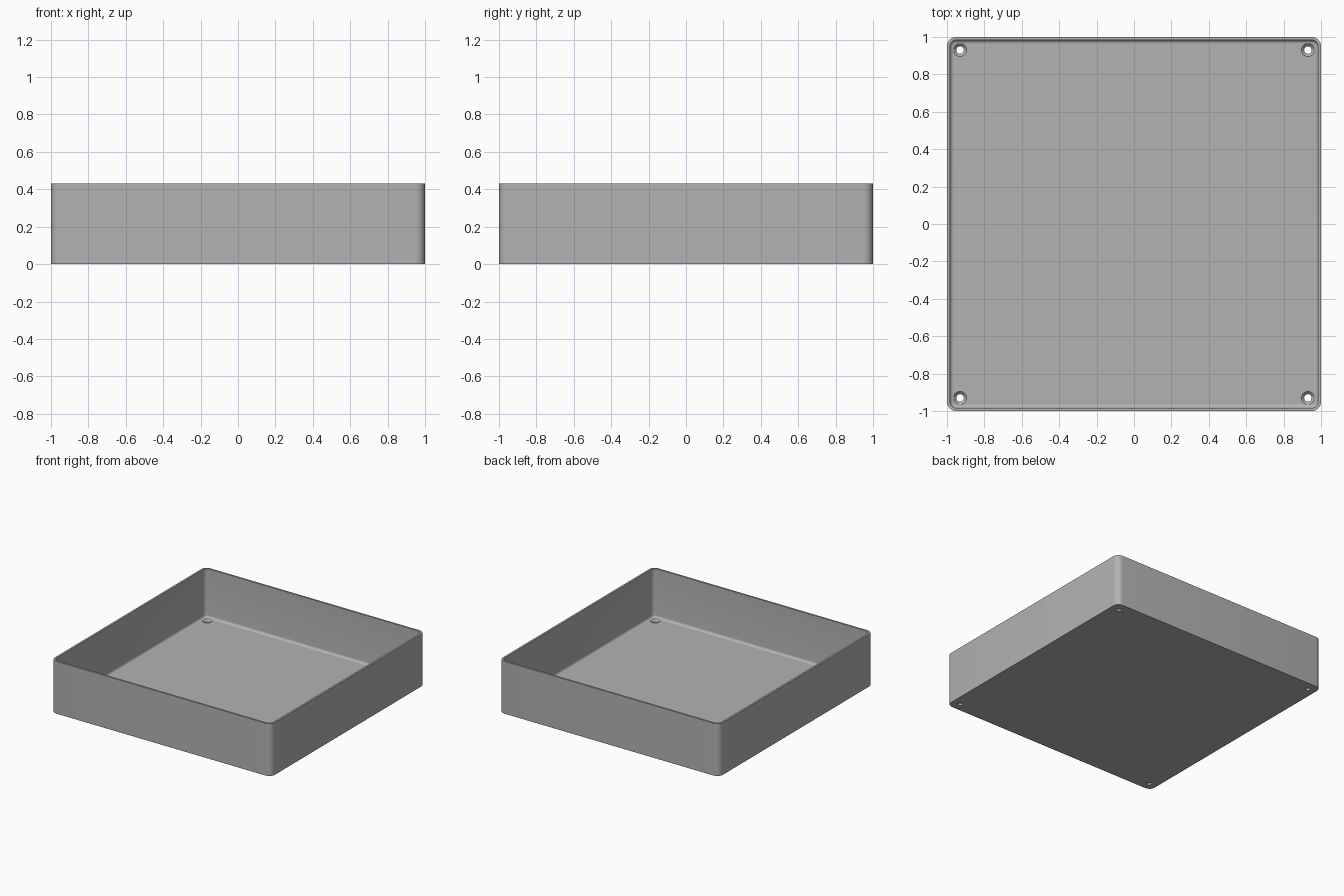
import bpy, bmesh, math

cube = bpy.data.objects.get("Cube")
if cube:
    bpy.data.objects.remove(cube, do_unlink=True)

HEIGHT, WALL, FLOOR = 0.43, 0.016, 0.03
CORNER, FILLET = 0.05, 0.02
HOLE, SINK, HOLE_POS = 0.02, 0.035, 0.93

grey = bpy.data.materials.new("plain grey")
grey.use_nodes = True
colour = (0.45, 0.45, 0.45, 1)
grey.diffuse_color = colour
grey.node_tree.nodes["Principled BSDF"].inputs["Base Color"].default_value = colour


def finish(name, bm):
    bmesh.ops.recalc_face_normals(bm, faces=bm.faces)
    mesh = bpy.data.meshes.new(name)
    bm.to_mesh(mesh)
    bm.free()
    mesh.materials.append(grey)
    obj = bpy.data.objects.new(name, mesh)
    bpy.context.collection.objects.link(obj)
    return obj


def rounded_ring(bm, inset, z, steps=8):
    """Square ring of vertices with rounded corners."""
    radius = max(CORNER - inset, 0.006)
    centre = 1 - inset - radius
    ring = []
    for quarter, (sx, sy) in enumerate([(1, 1), (-1, 1), (-1, -1), (1, -1)]):
        for i in range(steps + 1):
            a = math.pi / 2 * (quarter + i / steps)
            ring.append(bm.verts.new((sx * centre + radius * math.cos(a),
                                      sy * centre + radius * math.sin(a), z)))
    return ring


def loft(bm, rings):
    """Skin consecutive rings and cap both ends."""
    for low, high in zip(rings, rings[1:]):
        for i in range(len(low)):
            j = (i + 1) % len(low)
            bm.faces.new((low[i], low[j], high[j], high[i]))
    bm.faces.new(rings[0])
    bm.faces.new(rings[-1])


# Tray: outer wall, rim, inner wall, then a fillet down to the floor
profile = [(0, 0), (0, HEIGHT), (WALL, HEIGHT)]
for i in range(7):
    a = math.pi / 2 * i / 6
    profile.append((WALL + FILLET * (1 - math.cos(a)),
                    FLOOR + FILLET * (1 - math.sin(a))))
bm = bmesh.new()
loft(bm, [rounded_ring(bm, inset, z) for inset, z in profile])
tray = finish("tray", bm)

# Countersunk screw holes in the four corners
bm = bmesh.new()
hole_profile = [(HOLE, -0.05), (HOLE, FLOOR / 2), (SINK, FLOOR), (SINK, FLOOR + 0.03)]
for x in (-HOLE_POS, HOLE_POS):
    for y in (-HOLE_POS, HOLE_POS):
        loft(bm, [[bm.verts.new((x + r * math.cos(math.tau * i / 32),
                                 y + r * math.sin(math.tau * i / 32), z))
                   for i in range(32)] for r, z in hole_profile])
cutter = finish("screw_hole_cutter", bm)
cutter.hide_render = True

cut = tray.modifiers.new("screw holes", "BOOLEAN")
cut.operation = "DIFFERENCE"
cut.solver = "EXACT"
cut.object = cutter

bpy.ops.object.select_all(action="DESELECT")
bpy.context.view_layer.objects.active = tray
tray.select_set(True)
bpy.ops.object.modifier_apply(modifier=cut.name)
bpy.data.objects.remove(cutter, do_unlink=True)
bpy.ops.object.shade_smooth_by_angle(angle=math.radians(30))
